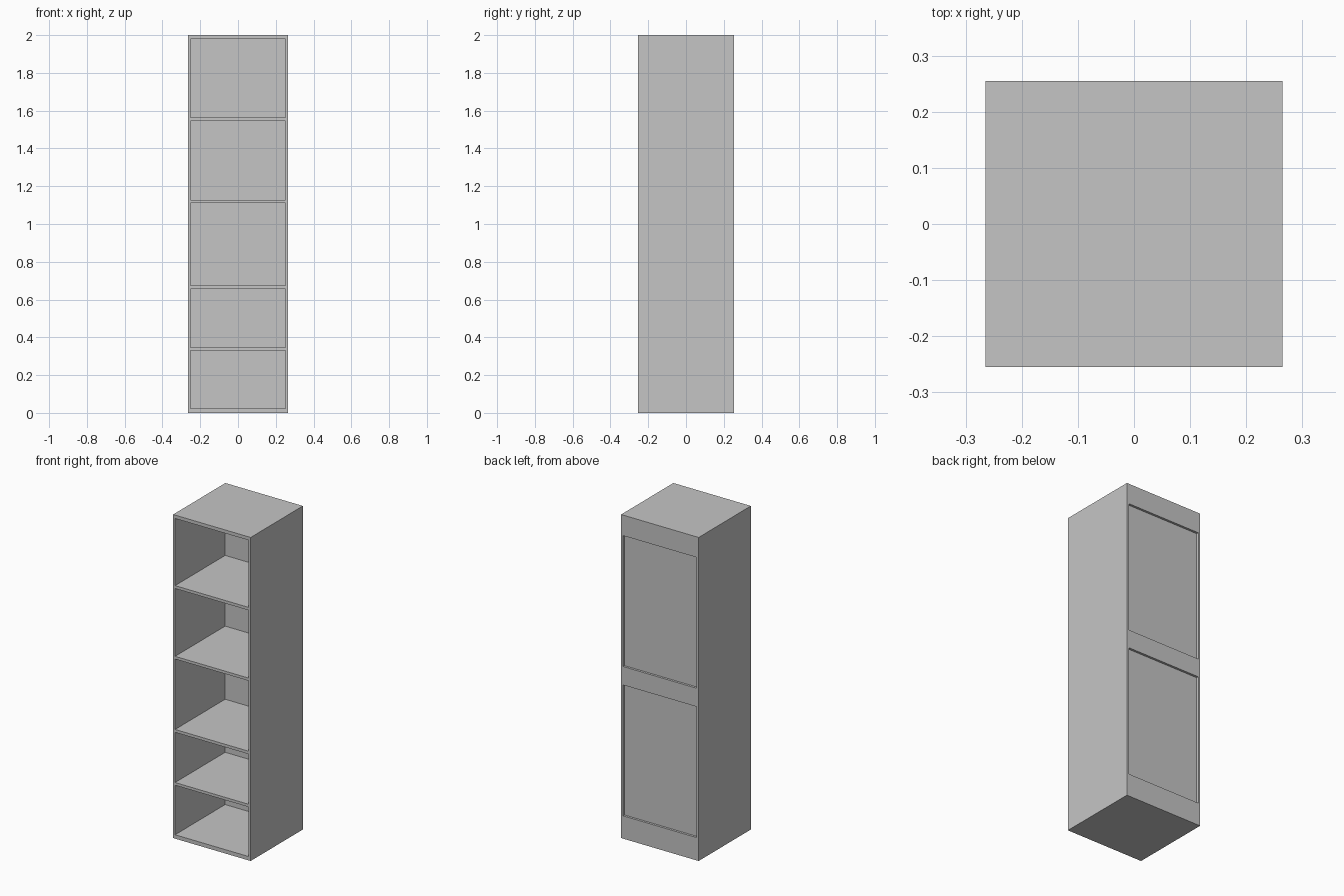
import bpy
import bmesh
from mathutils import Vector

cube = bpy.data.objects.get("Cube")
if cube:
    bpy.data.objects.remove(cube, do_unlink=True)

grey = bpy.data.materials.new("light grey")
grey.use_nodes = True
colour = (0.56, 0.56, 0.56, 1)
grey.diffuse_color = colour
grey.node_tree.nodes["Principled BSDF"].inputs["Base Color"].default_value = colour


def board(name, low, high):
    """Flat-faced board between two opposite corners."""
    low, high = Vector(low), Vector(high)
    bm = bmesh.new()
    bmesh.ops.create_cube(bm, size=1)
    bmesh.ops.scale(bm, vec=high - low, verts=bm.verts)
    bmesh.ops.translate(bm, vec=(low + high) / 2, verts=bm.verts)
    mesh = bpy.data.meshes.new(name)
    bm.to_mesh(mesh)
    bm.free()
    mesh.materials.append(grey)
    obj = bpy.data.objects.new(name, mesh)
    bpy.context.collection.objects.link(obj)
    return obj


W, D, H = 0.265, 0.255, 2.0      # half width, half depth, height
IN = W - 0.0135                  # inner face of the sides
BACK_IN, BACK_OUT = 0.234, 0.241  # recessed back panel

# Sides
board("right_side", (-W, -D, 0), (-IN, D, H))
board("left_side", (IN, -D, 0), (W, D, H))

# Base, shelves and top
levels = {
    "base": (0, 0.024),
    "shelf_1": (0.33, 0.347),
    "shelf_2": (0.657, 0.675),
    "shelf_3": (1.11, 1.127),
    "shelf_4": (1.546, 1.564),
    "top": (1.979, H),
}
for name, (z0, z1) in levels.items():
    board(name, (-IN, -D, z0), (IN, BACK_IN, z1))

# Back panel, with rails framing its two recessed fields
board("back_panel", (-IN, BACK_IN, 0), (IN, BACK_OUT, H))
rails = {"lower": (0, 0.141), "middle": (0.95, 1.064), "upper": (1.873, H)}
for name, (z0, z1) in rails.items():
    board(name + "_back_rail", (-IN, BACK_OUT, z0), (IN, D, z1))
